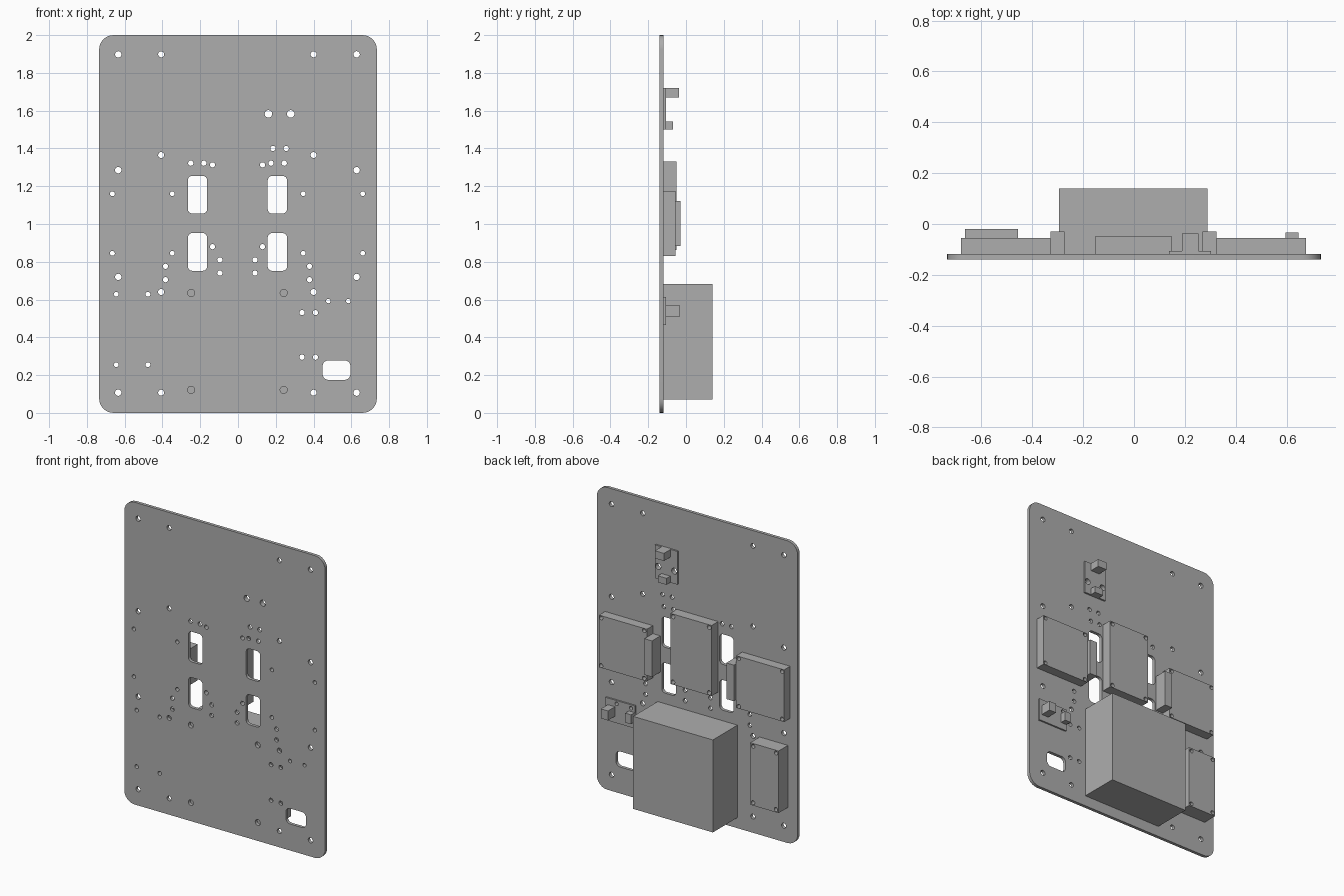
import bpy, bmesh
from math import sin, cos, pi, radians
from mathutils import Matrix

cube = bpy.data.objects.get("Cube")
if cube:
    bpy.data.objects.remove(cube, do_unlink=True)

grey = bpy.data.materials.new("plain grey")
grey.use_nodes = True
grey.diffuse_color = (0.42, 0.42, 0.42, 1)
grey.node_tree.nodes["Principled BSDF"].inputs["Base Color"].default_value = (0.42, 0.42, 0.42, 1)

FRONT, BACK = -0.139, -0.118


def circle(x, z, r, n=16):
    return [(x + r * cos(2 * pi * i / n), z + r * sin(2 * pi * i / n)) for i in range(n)]


def rect(x0, x1, z0, z1, r=0.0, steps=6):
    """Rectangle outline with optional rounded corners."""
    if r == 0:
        return [(x0, z0), (x1, z0), (x1, z1), (x0, z1)]
    centres = [(x1 - r, z1 - r), (x0 + r, z1 - r), (x0 + r, z0 + r), (x1 - r, z0 + r)]
    return [(cx + r * cos(pi / 2 * (k + i / steps)), cz + r * sin(pi / 2 * (k + i / steps)))
            for k, (cx, cz) in enumerate(centres) for i in range(steps + 1)]


def slab(name, outline, y0, y1, holes=()):
    """Extrude an outline with holes from y0 to y1."""
    curve = bpy.data.curves.new(name, 'CURVE')
    curve.dimensions = '2D'
    curve.fill_mode = 'BOTH'
    curve.extrude = (y1 - y0) / 2
    for loop in [outline, *holes]:
        spline = curve.splines.new('POLY')
        spline.points.add(len(loop) - 1)
        for point, (x, z) in zip(spline.points, loop):
            point.co = (x, z, 0, 1)
        spline.use_cyclic_u = True
    temp = bpy.data.objects.new(name + "_profile", curve)
    bpy.context.collection.objects.link(temp)
    graph = bpy.context.evaluated_depsgraph_get()
    mesh = bpy.data.meshes.new_from_object(temp.evaluated_get(graph))
    bpy.data.objects.remove(temp, do_unlink=True)
    bpy.data.curves.remove(curve)

    bm = bmesh.new()
    bm.from_mesh(mesh)
    bmesh.ops.remove_doubles(bm, verts=bm.verts, dist=0.0001)
    bm.transform(Matrix.Translation((0, (y0 + y1) / 2, 0)) @ Matrix.Rotation(pi / 2, 4, 'X'))
    bmesh.ops.recalc_face_normals(bm, faces=bm.faces)
    bm.to_mesh(mesh)
    bm.free()
    mesh.name = name
    mesh.materials.clear()
    mesh.materials.append(grey)
    obj = bpy.data.objects.new(name, mesh)
    bpy.context.collection.objects.link(obj)
    bpy.ops.object.select_all(action='DESELECT')
    obj.select_set(True)
    bpy.context.view_layer.objects.active = obj
    bpy.ops.object.shade_smooth_by_angle(angle=radians(30))
    return obj


def grid(xs, zs, r):
    return [circle(x, z, r) for x in xs for z in zs]


# Screw holes shared by the plate and the part mounted on it
module_holes = {
    "left_module": grid((0.345, 0.66), (0.845, 1.16), 0.013),
    "right_module": grid((-0.665, -0.348), (0.845, 1.16), 0.013),
    "centre_module": grid((-0.135, 0.13), (0.88, 1.313), 0.014),
    "lower_module": grid((-0.645, -0.477), (0.255, 0.628), 0.013),
    "upper_board": grid((0.161, 0.279), (1.583,), 0.02),
    "lower_board": grid((0.478, 0.584), (0.592,), 0.012),
}

# Openings and free holes of the plate
openings = [rect(x, x + 0.103, z, z + 0.2, 0.025) for x in (-0.266, 0.157) for z in (0.752, 1.055)]
openings.append(rect(0.448, 0.595, 0.175, 0.278, 0.03))
openings += grid((-0.634, 0.628), (0.107, 0.72, 1.285, 1.898), 0.017)
openings += grid((-0.407, 0.4), (0.107, 0.64, 1.365, 1.898), 0.016)
openings += grid((-0.248, 0.242), (0.122, 0.635), 0.019)
openings += grid((-0.25, -0.181, 0.175, 0.245), (1.322,), 0.014)
openings += grid((0.185, 0.255), (1.4,), 0.014)
openings += grid((-0.096, 0.09), (0.74, 0.81), 0.014)
openings += grid((-0.384, 0.379), (0.705, 0.776), 0.014)
openings += grid((0.339, 0.41), (0.295, 0.531), 0.014)
for holes in module_holes.values():
    openings += holes

slab("mounting_plate", rect(-0.735, 0.735, 0, 2, 0.075), FRONT, BACK, openings)

# Modules and circuit boards on the back
modules = [
    ("left_module", (0.325, 0.676, 0.83, 1.175), -0.055),
    ("right_module", (-0.68, -0.329, 0.83, 1.175), -0.055),
    ("centre_module", (-0.153, 0.149, 0.863, 1.33), -0.049),
    ("lower_module", (-0.664, -0.456, 0.236, 0.647), -0.02),
    ("upper_board", (0.138, 0.302, 1.5, 1.72), -0.107),
    ("lower_board", (0.45, 0.665, 0.465, 0.614), -0.107),
]
for name, size, depth in modules:
    slab(name, rect(*size), BACK, depth, module_holes[name])

# Solid blocks: power box and connectors
blocks = [
    ("power_box", (-0.294, 0.29, 0.07, 0.682), BACK, 0.139),
    ("left_module_connector", (0.27, 0.325, 0.883, 1.122), BACK, -0.03),
    ("right_module_connector", (-0.329, -0.274, 0.883, 1.122), BACK, -0.03),
    ("upper_board_large_connector", (0.188, 0.254, 1.67, 1.72), -0.107, -0.038),
    ("upper_board_small_connector", (0.19, 0.254, 1.5, 1.543), -0.107, -0.068),
    ("lower_board_large_connector", (0.595, 0.647, 0.507, 0.57), -0.107, -0.034),
    ("lower_board_small_connector", (0.45, 0.493, 0.508, 0.57), -0.107, -0.068),
]
for name, size, y0, y1 in blocks:
    slab(name, rect(*size), y0, y1)
